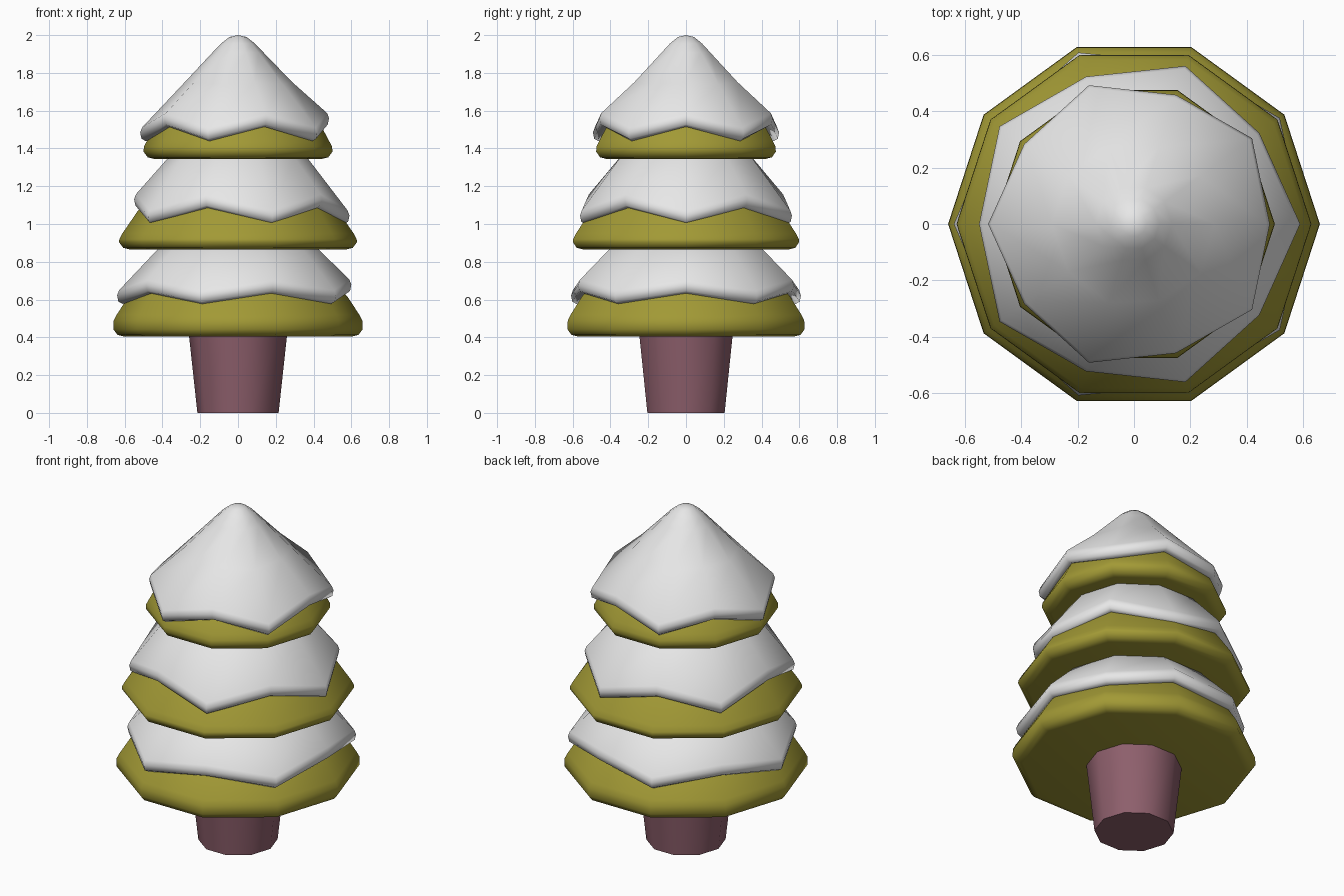
import bpy, bmesh, math

if "Cube" in bpy.data.objects:
    bpy.data.objects.remove(bpy.data.objects["Cube"])

SIDES = 10


def material(name, rgb):
    m = bpy.data.materials.new(name)
    m.diffuse_color = (*rgb, 1)
    m.use_nodes = True
    m.node_tree.nodes["Principled BSDF"].inputs["Base Color"].default_value = m.diffuse_color
    return m


SNOW = material("snow white", (0.8, 0.8, 0.8))
GREEN = material("olive green", (0.36, 0.32, 0.036))
BARK = material("mauve bark", (0.27, 0.115, 0.15))


def lathe(name, rings, mat, dr=0.0, dz=0.0, low=0, angle=50):
    """Stack ten-sided rings (radius, z, wave weight); corners with parity
    'low' are pushed out by dr and down by dz, the others the opposite way."""
    bm = bmesh.new()
    loops = []
    for r, z, w in rings:
        if r == 0:
            loops.append([bm.verts.new((0, 0, z))] * SIDES)
            continue
        loop = []
        for i in range(SIDES):
            s = w if i % 2 == low else -w
            a = 2 * math.pi * i / SIDES
            rr = r + dr * s
            loop.append(bm.verts.new((rr * math.cos(a), rr * math.sin(a), z - dz * s)))
        loops.append(loop)
    for lo, hi in zip(loops, loops[1:]):
        for i in range(SIDES):
            j = (i + 1) % SIDES
            bm.faces.new(list(dict.fromkeys((lo[i], lo[j], hi[j], hi[i]))))
    # flat caps on open ends
    if rings[0][0] > 0:
        bm.faces.new(loops[0][::-1])
    if rings[-1][0] > 0:
        bm.faces.new(loops[-1])
    bmesh.ops.recalc_face_normals(bm, faces=bm.faces[:])
    me = bpy.data.meshes.new(name)
    bm.to_mesh(me)
    bm.free()
    me.materials.append(mat)
    ob = bpy.data.objects.new(name, me)
    bpy.context.collection.objects.link(ob)
    bpy.ops.object.select_all(action='DESELECT')
    ob.select_set(True)
    bpy.context.view_layer.objects.active = ob
    bpy.ops.object.shade_smooth_by_angle(angle=math.radians(angle))
    return ob


# trunk, widening upward
lathe("trunk", [(0.215, 0, 0), (0.26, 0.415, 0)], BARK)

# branch tiers: rounded rim, then a slope hidden under the snow
tiers = [
    ("lower", 0.66, 0.405, 0.51, (0.58, 0.615), (0.34, 0.87)),
    ("middle", 0.63, 0.866, 0.94, (0.53, 1.07), (0.28, 1.35)),
    ("upper", 0.50, 1.345, 1.43, (0.445, 1.51), (0.10, 1.86)),
]
for label, r, z0, z1, mid, top in tiers:
    lathe(label + "_branches", [
        (r - 0.055, z0, 0), (r - 0.022, z0 + 0.008, 0), (r, z0 + 0.038, 0),
        (r - 0.002, z1 - 0.02, 0), (r - 0.018, z1 + 0.01, 0),
        (*mid, 0), (*top, 0)], GREEN)


# snow caps: zigzag lower edge with a thick soft rim
def snow(label, r, z, dr, dz, low, upper):
    lathe(label + "_snow", [
        (r - 0.12, z + 0.02, 1), (r - 0.03, z, 1), (r - 0.007, z + 0.012, 1),
        (r, z + 0.045, 1), (r - 0.010, z + 0.072, 1)] + upper,
        SNOW, dr, dz, low, 60)


snow("lower", 0.62, 0.605, 0.02, 0.028, 1, [(0.42, 0.872, 0.1), (0.30, 0.92, 0)])
snow("middle", 0.57, 1.043, 0.02, 0.043, 0, [(0.37, 1.348, 0.1), (0.26, 1.42, 0)])
snow("upper", 0.50, 1.477, 0.018, 0.038, 1, [
    (0.29, 1.745, 0.15), (0.135, 1.908, 0), (0.09, 1.955, 0),
    (0.045, 1.99, 0), (0, 2.0, 0)])
